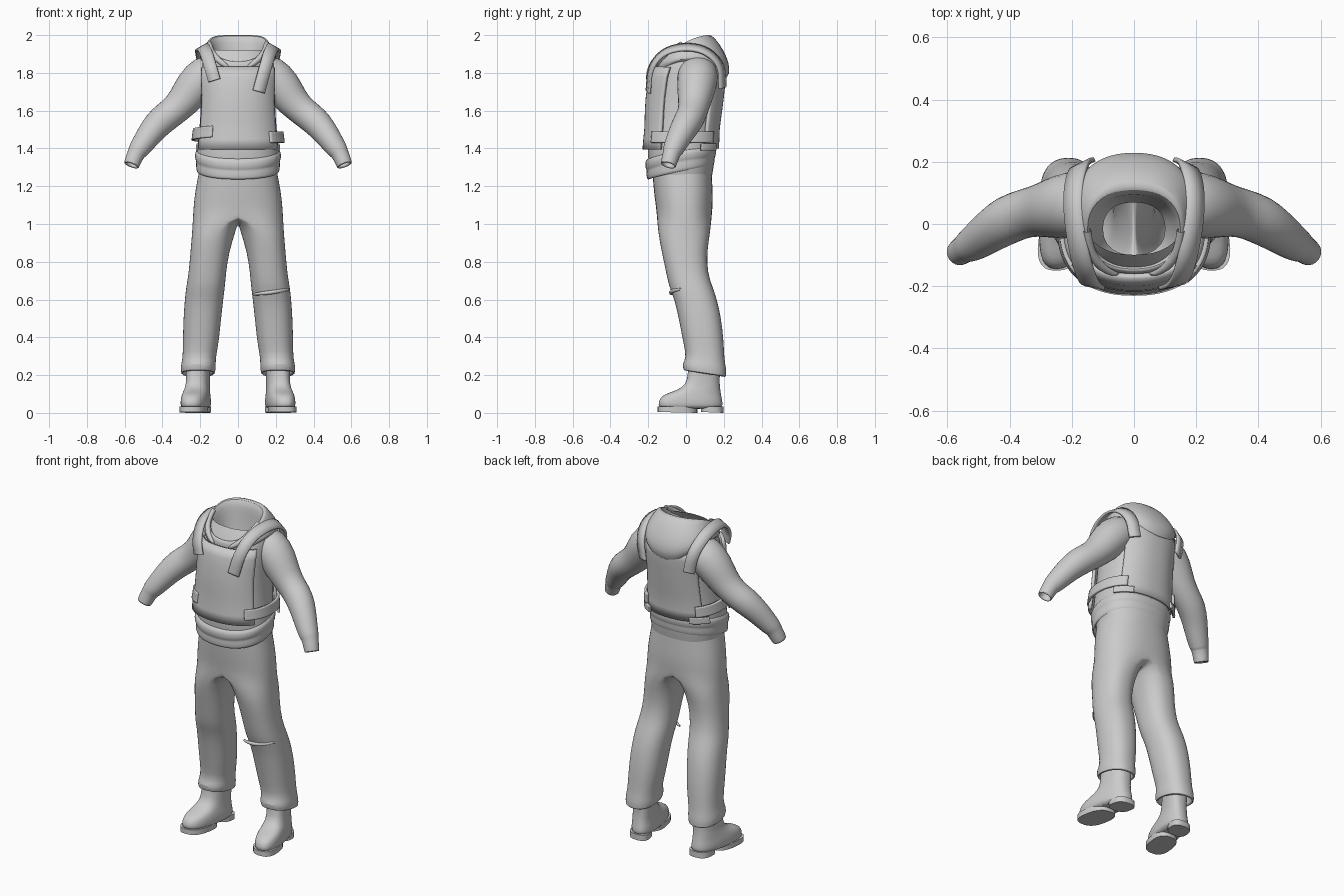
import bpy, math
from mathutils import Vector

N = 28


def spow(v, e):
    return math.copysign(abs(v) ** e, v)


def finish(name, verts, faces, mirror=False, sub=1, thick=0, angle=50):
    me = bpy.data.meshes.new(name)
    me.from_pydata(verts, [], faces)
    ob = bpy.data.objects.new(name, me)
    bpy.context.collection.objects.link(ob)
    if mirror:
        m = ob.modifiers.new("Mirror", 'MIRROR')
        m.merge_threshold = 0.002
    if thick:
        s = ob.modifiers.new("Thickness", 'SOLIDIFY')
        s.thickness, s.offset = thick, 0
    if sub:
        s = ob.modifiers.new("Smooth", 'SUBSURF')
        s.levels = s.render_levels = sub
    bpy.context.view_layer.objects.active = ob
    bpy.ops.object.select_all(action='DESELECT')
    ob.select_set(True)
    bpy.ops.object.shade_smooth_by_angle(angle=math.radians(angle))
    return ob


def ring(cx, rx, yf, yb, zf, zb, bump=0, p=2.3):
    """Rounded ring; height slopes front to back, bump lifts the sides."""
    pts = []
    for i in range(N):
        a = 2 * math.pi * i / N
        c, s = spow(math.cos(a), 2 / p), spow(math.sin(a), 2 / p)
        t = (s + 1) / 2
        pts.append((cx + rx * c, yf + (yb - yf) * t, zf + (zb - zf) * t + bump * math.cos(a) ** 2))
    return pts


def stitch(count, n):
    return [(j * n + i, j * n + (i + 1) % n, (j + 1) * n + (i + 1) % n, (j + 1) * n + i)
            for j in range(count - 1) for i in range(n)]


def loft(name, rings, mirror=False, clamp=False, shear=0, caps=False, p=2.3, **kw):
    v = [q for r in rings for q in ring(*r, p=p)]
    f = stitch(len(rings), N)
    if shear:
        v = [(x + shear * (y - 0.1), y, z) for x, y, z in v]
    if clamp:
        v = [(max(0, x) if x > 1e-4 else 0, y, z) for x, y, z in v]
        f = [q for q in f if any(v[k][0] > 0 for k in q)]
    if caps:
        f += [tuple(reversed(range(N))), tuple(range(len(v) - N, len(v)))]
    return finish(name, v, f, mirror, **kw)


def tube(name, path, n=16, **kw):
    v = []
    for k, q in enumerate(path):
        c = Vector(q[:3])
        a, b = path[max(k - 1, 0)], path[min(k + 1, len(path) - 1)]
        if k >= len(path) - 2:
            a, b = path[-4], path[-3]
        rot = (Vector(b[:3]) - Vector(a[:3])).to_track_quat('Z', 'Y')
        v += [c + rot @ Vector((q[3] * math.cos(2 * math.pi * i / n), q[3] * math.sin(2 * math.pi * i / n), 0))
              for i in range(n)]
    return finish(name, v, stitch(len(path), n), **kw)


def grid_faces(rows, cols):
    return [(j * cols + i, j * cols + i + 1, (j + 1) * cols + i + 1, (j + 1) * cols + i)
            for j in range(rows - 1) for i in range(cols - 1)]


# torso profile: height, half width, front, back
TORSO = [(1.26, .21, -.185, .14), (1.32, .222, -.2, .15), (1.4, .218, -.205, .155), (1.5, .205, -.195, .158),
         (1.65, .195, -.19, .178), (1.78, .2, -.172, .192), (1.86, .195, -.14, .19), (1.92, .165, -.1, .17)]


def on_torso(a, z, off):
    for lo, hi in zip(TORSO, TORSO[1:]):
        if z <= hi[0]:
            break
    t = (z - lo[0]) / (hi[0] - lo[0])
    rx, yf, yb = (lo[k] + (hi[k] - lo[k]) * t for k in (1, 2, 3))
    c, s = spow(math.cos(a), 2 / 2.3), spow(math.sin(a), 2 / 2.3)
    return ((rx + off) * c, (yf + yb) / 2 + ((yb - yf) / 2 + off) * s, z)


def panel(name, a0, a1, z0, z1, off, thick=.014, slope=0, **kw):
    """Patch wrapped on the torso between two angles (degrees)."""
    rows, cols = 9, 25
    v = [on_torso(math.radians(a0 + (a1 - a0) * i / (cols - 1)),
                  z0 + (z1 - z0) * j / (rows - 1) + slope * (i / (cols - 1) - .5), off)
         for j in range(rows) for i in range(cols)]
    return finish(name, v, grid_faces(rows, cols), thick=thick, sub=0, angle=35, **kw)


def strap(name, pts, width):
    """Ribbon over a smoothed path, facing away from the chest centre."""
    P = [Vector(q) for q in pts]
    for _ in range(2):
        P = [P[0]] + [q for a, b in zip(P, P[1:]) for q in (a.lerp(b, .25), a.lerp(b, .75))] + [P[-1]]
    v = []
    for k, q in enumerate(P):
        t = P[min(k + 1, len(P) - 1)] - P[max(k - 1, 0)]
        side = t.cross(q - Vector((0.06 * (1 if q.x > 0 else -1), .02, 1.7))).normalized() * width / 2
        v += [q - side, q, q + side]
    return finish(name, v, grid_faces(len(P), 3), thick=.014, sub=0, angle=35)


# trousers: half pelvis and one leg, mirrored
loft("trousers", [
    (0, .2, -.18, .135, 1.29, 1.34), (0, .217, -.175, .138, 1.22, 1.24), (0, .235, -.166, .145, 1.13, 1.13),
    (0, .241, -.156, .138, 1.07, 1.06, -.055), (.128, .115, -.15, .13, .96, .96),
    (.15, .102, -.128, .11, .85, .85), (.163, .099, -.103, .115, .73, .74), (.172, .103, -.088, .14, .66, .67),
    (.18, .102, -.06, .165, .6, .6), (.19, .1, -.035, .187, .48, .5),
    (.197, .095, -.012, .2, .36, .38), (.206, .087, .002, .203, .29, .28), (.21, .094, -.022, .213, .26, .24),
    (.212, .09, -.012, .215, .22, .185), (.212, .078, .0, .2, .225, .19), (.212, .065, .015, .185, .28, .28)],
    mirror=True, clamp=True)
# fold above one knee
tube("knee_fold", [(.08, -.055, .628, .006), (.12, -.077, .632, .011), (.18, -.082, .638, .012),
                   (.235, -.07, .648, .011), (.27, -.03, .655, .006)], n=8)

# boots with separate front sole and heel
loft("boots", [
    (.212, .068, -.14, .19, .02, .02), (.212, .074, -.148, .195, .04, .04), (.212, .074, -.142, .192, .075, .07),
    (.212, .069, -.115, .186, .1, .095), (.212, .065, -.05, .182, .118, .125), (.21, .061, .0, .178, .15, .155),
    (.21, .062, .012, .18, .21, .21), (.21, .064, .012, .182, .32, .32)],
    mirror=True, shear=-.15, caps=True, p=2.5)
for part, yf, yb, w in (("front_soles", -.15, .06, .072), ("boot_heels", .08, .198, .062)):
    loft(part, [(.212, w, yf, yb, 0.005, 0), (.212, w, yf, yb, .035, .035)],
         mirror=True, shear=-.15, caps=True, p=2.6, sub=0)

# jacket body, hem bands and sleeves
loft("jacket_body", [(0, rx, yf, yb, z, z) for z, rx, yf, yb in TORSO])
loft("jacket_hem", [
    (0, .2, -.18, .14, 1.25, 1.32, .01), (0, .217, -.203, .145, 1.23, 1.3, .008), (0, .223, -.21, .151, 1.245, 1.32, .008),
    (0, .223, -.21, .153, 1.275, 1.345, .012), (0, .222, -.208, .153, 1.285, 1.352, .015),
    (0, .228, -.216, .158, 1.295, 1.36, .015), (0, .23, -.218, .161, 1.325, 1.385, .015),
    (0, .224, -.21, .16, 1.345, 1.4, .015), (0, .2, -.18, .14, 1.35, 1.41, .015)])
tube("sleeves", [
    (.11, .06, 1.8, .1), (.175, .065, 1.79, .112), (.235, .055, 1.725, .107), (.29, .045, 1.645, .088),
    (.35, .035, 1.59, .079), (.405, .015, 1.55, .081), (.455, -.018, 1.495, .072), (.5, -.052, 1.43, .062),
    (.532, -.072, 1.385, .054), (.535, -.074, 1.38, .049), (.55, -.083, 1.35, .045), (.566, -.095, 1.308, .043),
    (.566, -.095, 1.308, .034), (.54, -.076, 1.37, .03)], mirror=True)

# hood folded down around an open neck
loft("hood", [
    (0, .1, -.1, .07, 1.76, 1.78), (0, .125, -.128, .09, 1.83, 1.9, .01), (0, .138, -.137, .093, 1.85, 1.965, .02),
    (0, .15, -.145, .108, 1.862, 2.0, .03), (0, .163, -.155, .135, 1.858, 2.005, .025),
    (0, .182, -.16, .178, 1.845, 1.955, .025), (0, .2, -.162, .215, 1.83, 1.89, .04),
    (0, .205, -.16, .236, 1.81, 1.825, .06), (0, .19, -.15, .222, 1.79, 1.765, .085),
    (0, .15, -.12, .18, 1.77, 1.755, .08)])
tube("neck_lapels", [(.15, -.02, 1.955, .014), (.145, -.09, 1.915, .018), (.105, -.14, 1.865, .018),
                     (.06, -.16, 1.835, .014), (.05, -.16, 1.83, .003)], n=8, mirror=True)

# protective vest: front and back plates, straps
panel("vest_front_plate", 211, 329, 1.395, 1.83, .016, .02)
panel("vest_back_plate", 38, 142, 1.4, 1.83, .012, .016)
panel("right_side_belt", -48, 50, 1.43, 1.49, .027)
panel("left_side_belt", 130, 238, 1.445, 1.505, .027, slope=.03)
panel("back_tabs", 28, 60, 1.39, 1.425, .024, mirror=True)
for sx, nm, drop in ((1, "right", 1.7), (-1, "left", 1.76)):
    strap(nm + "_shoulder_strap", [
        (sx * (.11 if sx > 0 else .125), -.2, drop), (sx * .145, -.19, 1.83), (sx * .17, -.12, 1.915),
        (sx * .192, .0, 1.942), (sx * .197, .11, 1.92), (sx * .178, .19, 1.84), (sx * .155, .193, 1.72)], .066)
